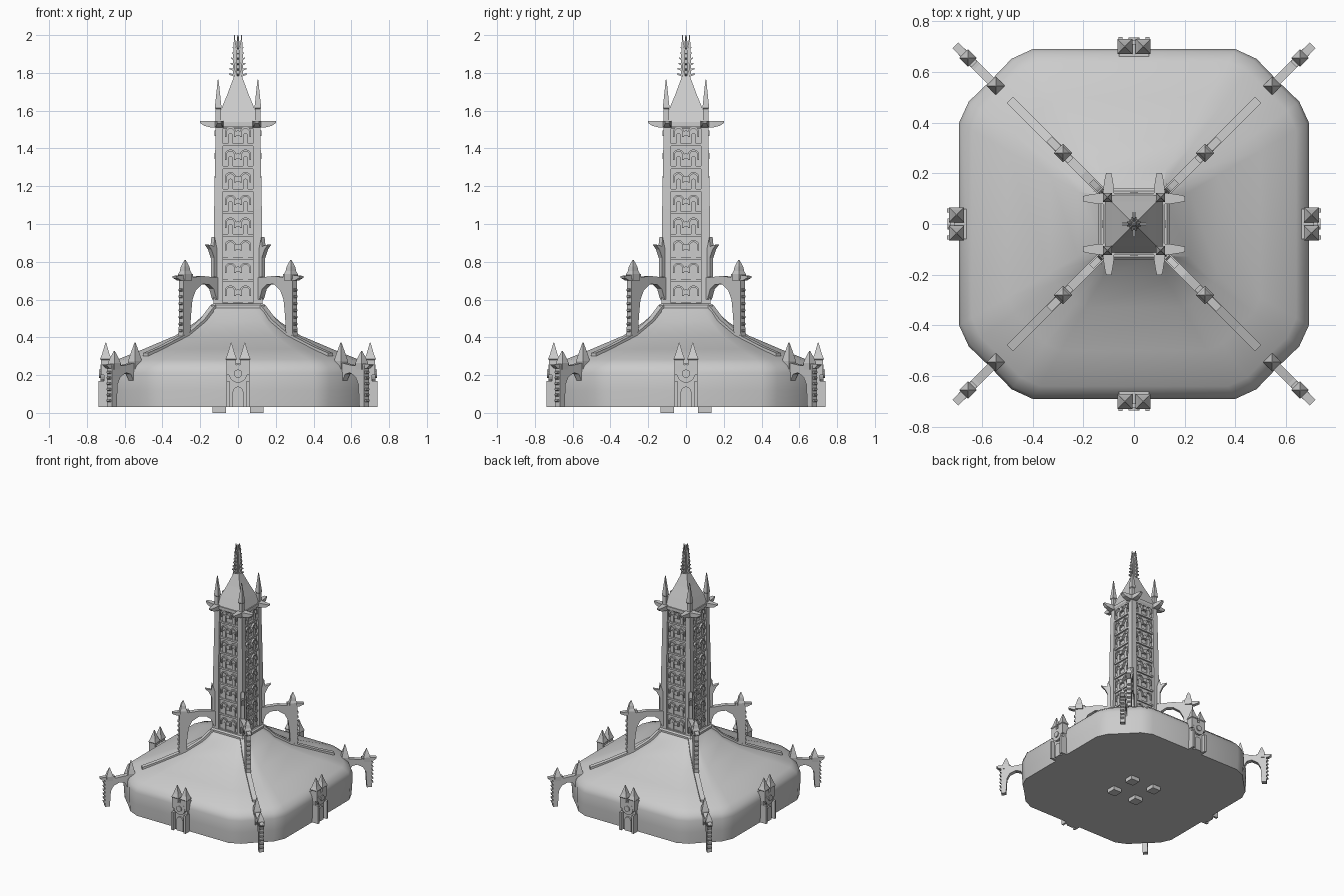
import bpy, bmesh
from math import pi, sqrt, cos, sin
from mathutils import Matrix, Vector

if "Cube" in bpy.data.objects:
    bpy.data.objects.remove(bpy.data.objects["Cube"])

Q = [i * pi / 2 for i in range(4)]            # four faces
D = [a + pi / 4 for a in Q]                   # four diagonals
S2 = sqrt(2)


def make(name, solids, angles=(0,), smooth=None):
    """Loft each solid (list of rings), cap it, repeat round z."""
    bm = bmesh.new()
    for ang in angles:
        m = Matrix.Rotation(ang, 3, 'Z')
        for rings in solids:
            vs = [[bm.verts.new(m @ Vector(p)) for p in r] for r in rings]
            n = len(vs[0])
            for a, b in zip(vs, vs[1:]):
                for i in range(n):
                    j = (i + 1) % n
                    bm.faces.new((a[i], a[j], b[j], b[i]))
            bm.faces.new(vs[0][::-1])
            bm.faces.new(vs[-1])
    bmesh.ops.recalc_face_normals(bm, faces=bm.faces)
    me = bpy.data.meshes.new(name)
    bm.to_mesh(me)
    bm.free()
    ob = bpy.data.objects.new(name, me)
    bpy.context.collection.objects.link(ob)
    if smooth:
        bpy.ops.object.select_all(action='DESELECT')
        ob.select_set(True)
        bpy.context.view_layer.objects.active = ob
        bpy.ops.object.shade_smooth_by_angle(angle=smooth)
    return ob


def radial(pts, t, off=0, k=1.0):
    """Side profile (radius, z) given lateral thickness; k scales the radius."""
    return [[(r * k, off + s * t / 2, z) for r, z in pts] for s in (-1, 1)]


def facing(pts, d0, d1):
    """Front profile (lateral, z) given outward depth."""
    return [[(d, u, z) for u, z in pts] for d in (d0, d1)]


def stack(cx, cy, prof):
    """Square-section column from (half, z) pairs."""
    return [[(cx + a * h, cy + b * h, z) for a, b in ((1, 1), (-1, 1), (-1, -1), (1, -1))]
            for h, z in prof]


def arch(u, w, z0, z1, n=6):
    h = z1 - w
    return [(u - w, z0), (u + w, z0)] + [(u + w * cos(pi * i / n), h + w * sin(pi * i / n))
                                         for i in range(n + 1)]


def disc(r, z, n=20):
    return [(r * cos(2 * pi * i / n), z + r * sin(2 * pi * i / n)) for i in range(n)]


# Broad base with chamfered, slightly rounded corners and sweeping roof
def ring(w, z, f=0.58):
    q = [(1, -f), (1, f), (.945, .70), (.82, .82), (.70, .945)]
    if f > .9:
        q = [(1, -1), (1, .6), (1, .85), (1, 1), (.85, 1)]
    return [tuple(Matrix.Rotation(a, 3, 'Z') @ Vector((x * w, y * w, z))) for a in Q for x, y in q]


make("base_hall", [[ring(.685, .03), ring(.69, .12), ring(.69, .21), ring(.68, .245), ring(.64, .282),
                    ring(.50, .338), ring(.33, .41), ring(.22, .485), ring(.13, .565, 1)]], smooth=.7)
make("feet", [stack(.1, .1, [(.036, 0), (.036, .05)])], Q)

# Roof ribs running down the diagonals
rib = [(.13, .575), (.19, .495), (.27, .425), (.41, .352), (.49, .317),
       (.49, .30), (.41, .325), (.27, .395), (.19, .465), (.12, .54)]
make("roof_ribs", [radial(rib, .035, 0, S2)], D)

# Tower shaft, corner piers, collar
make("tower_collar", [stack(0, 0, [(.14, .55), (.14, .57), (.13, .58)])])
make("tower_core", [stack(0, 0, [(.11, .55), (.102, 1.53)])])
make("corner_piers", [[[(x, y, z) for x, y in ((c + h, c + h), (c - h, c + h), (c - h, c - h), (c + h, c - h))]
                       for c, h, z in ((.105, .025, .55), (.103, .023, 1.08), (.098, .02, 1.53))]], Q)

# Window rows: ledge, two arched windows with hoods, central boss
ledges, hoods, panes, bosses = [], [], [], []
for i in range(8):
    z = .58 + i * .12
    ledges.append(facing([(-.085, z - .008), (.085, z - .008), (.085, z + .006), (-.085, z + .006)], .09, .118))
    for u in (-.04, .04):
        o = arch(u, .03, z + .015, z + .095)[2:]
        n = arch(u, .02, z + .015, z + .085)[2:]
        band = [(u + .03, z + .04)] + o + [(u - .03, z + .04), (u - .02, z + .04)] + n[::-1] + [(u + .02, z + .04)]
        hoods.append(facing(band, .09, .118))
        panes.append(facing(arch(u, .013, z + .006, z + .06), .09, .115))
    bosses.append(facing(arch(0, .015, z + .045, z + .075), .09, .124))
make("window_ledges", ledges, Q)
make("window_hoods", hoods, Q)
make("window_panes", panes, Q)
make("window_bosses", bosses, Q)

# Tower head: cornice, steep roof, gargoyles and corner pinnacles
make("cornice", [stack(0, 0, [(.112, 1.505), (.122, 1.52), (.122, 1.54)])])
make("tower_roof", [stack(0, 0, [(.115, 1.54), (.088, 1.61), (.055, 1.69), (.018, 1.79)])])


def gargoyle(y):
    return [[(x, y + s * w, zz) for s, zz in ((-1, zb), (1, zb), (1, 1.545), (-1, 1.545))]
            for x, w, zb in ((.09, .024, 1.51), (.14, .021, 1.51), (.18, .015, 1.52), (.202, .01, 1.536))]


make("tower_gargoyles", [gargoyle(-.1), gargoyle(.1)], Q)
make("tower_pinnacles", [stack(.105, .105, [(.014, 1.5), (.014, 1.61), (.018, 1.615), (.012, 1.67), (.002, 1.765)])], Q)

# Crocketed finial
make("finial_core", [stack(0, 0, [(.016, 1.77), (.018, 1.84), (.012, 1.92), (.003, 2.0)])])
make("finial_spikes", [stack(.018, 0, [(.009, 1.78), (.009, 1.88), (.002, 2.0)])], Q)
crock = []
for i in range(7):
    z, r = 1.785 + i * .028, .048 - i * .004
    crock.append(radial([(.01, z - .008), (r, z + .006), (r, z + .012), (.01, z + .008)], .013))
make("finial_crockets", crock, Q)


def barbs(r, z0, z1, step):
    out, z = [], z0
    while z < z1:
        out.append(radial([(r - .01, z), (r + .008, z + .012), (r + .008, z + .02), (r - .01, z + .024)], .022, 0, S2))
        z += step
    return out


# Flying buttresses against the tower
fly = [(.115, .715), (.2, .725), (.30, .71), (.302, .40), (.298, .35), (.265, .35), (.262, .5),
       (.253, .6), (.235, .65), (.2, .682), (.165, .68), (.14, .655), (.125, .60), (.11, .60)]
make("upper_buttresses", [radial(fly, .034, 0, S2)], D)
make("upper_buttress_barbs", barbs(.30, .42, .67, .036), D)
make("upper_gargoyles", [radial([(.25, .735), (.335, .725), (.335, .715), (.31, .70), (.25, .70)], .03, 0, S2)], D)
make("upper_pinnacles", [stack(.28 * S2, 0, [(.026, .70), (.026, .735), (.02, .75), (.016, .775), (.002, .81)])], D)
# Hooked pinnacles where the arches meet the tower
hook = [(.11, .72), (.135, .72), (.135, .82), (.15, .865), (.168, .892), (.145, .885), (.137, .88),
        (.132, .93), (.12, .87), (.11, .87)]
make("tower_hooks", [radial(hook, .025, 0, S2)], D)

# Outer buttresses at the base corners
out = [(.53, .03), (.53, .25), (.56, .265), (.62, .25), (.68, .25), (.68, .03), (.655, .03), (.65, .15),
       (.635, .19), (.605, .213), (.58, .205), (.565, .17), (.56, .03)]
make("outer_buttresses", [radial(out, .036, 0, S2)], D)
make("outer_buttress_barbs", barbs(.68, .05, .21, .03), D)
make("outer_gargoyles", [radial([(.63, .262), (.705, .258), (.705, .25), (.69, .235), (.63, .235)], .032, 0, S2)], D)
make("outer_pinnacles", [stack(.655 * S2, 0, [(.022, .23), (.024, .265), (.016, .29), (.002, .328)]),
                         stack(.545 * S2, 0, [(.024, .22), (.026, .275), (.018, .31), (.002, .372)])], D)

# Twin-spired gates with rose windows on each side
make("gate_bodies", [facing([(-.06, .03), (.06, .03), (.06, .265), (-.06, .265)], .66, .71),
                     facing([(-.062, .03), (-.045, .03), (-.045, .17), (-.062, .17)], .66, .738),
                     facing([(.045, .03), (.062, .03), (.062, .17), (.045, .17)], .66, .738)], Q)
make("gate_spires", [stack(.7, y, [(.026, .2), (.026, .28), (.03, .285), (.02, .31), (.002, .372)])
                     for y in (-.036, .036)], Q)
make("gate_rose_windows", [facing(disc(.048, .208), .69, .727),
                           facing(disc(.022, .208, 12), .69, .735)], Q)
make("gate_doors", [facing(arch(0, .028, .03, .14), .69, .722)], Q)
